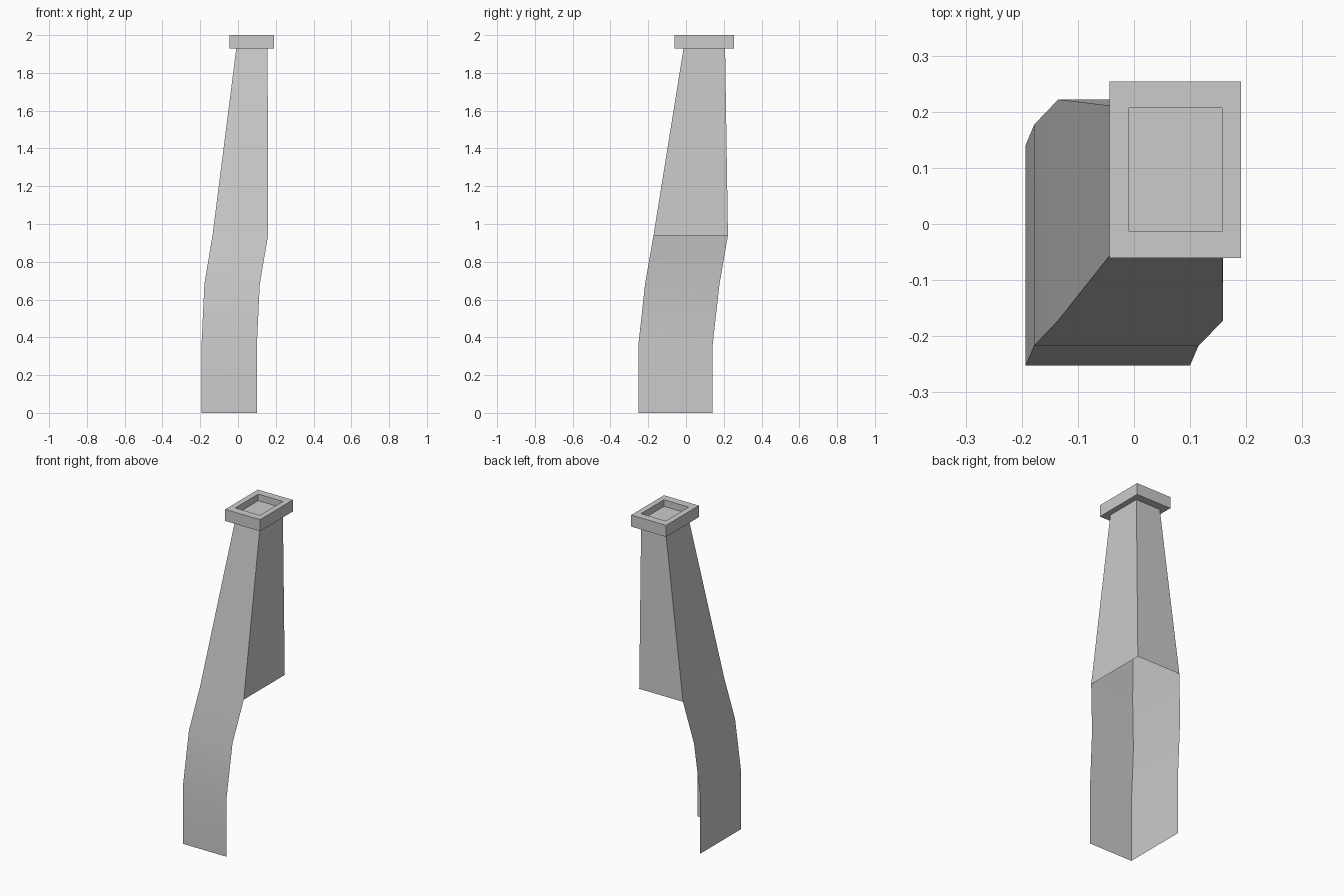
import bpy, bmesh, math

cube = bpy.data.objects.get("Cube")
if cube:
    bpy.data.objects.remove(cube, do_unlink=True)

# One plain grey for the whole chimney
grey = bpy.data.materials.new("plain grey")
grey.use_nodes = True
COLOUR = (0.6, 0.6, 0.6, 1.0)
grey.diffuse_color = COLOUR
grey.node_tree.nodes["Principled BSDF"].inputs["Base Color"].default_value = COLOUR


def finish(name, bm):
    mesh = bpy.data.meshes.new(name)
    bm.to_mesh(mesh)
    bm.free()
    mesh.materials.append(grey)
    obj = bpy.data.objects.new(name, mesh)
    bpy.context.collection.objects.link(obj)
    return obj


def ring(bm, z, x0, x1, y0, y1):
    """Rectangle corners, counter-clockwise from front right-hand corner at -x."""
    corners = ((x0, y0), (x1, y0), (x1, y1), (x0, y1))
    return [bm.verts.new((x, y, z)) for x, y in corners]


def walls(bm, low, high, sides):
    for i in sides:
        j = (i + 1) % 4
        bm.faces.new((low[i], low[j], high[j], high[i]))


FRONT, LEFT, BACK, RIGHT = range(4)

# Shaft: open-bottomed; below the shoulder only the front and -x walls continue
sections = [
    (0.00, -0.193, 0.100, -0.252, 0.141),
    (0.36, -0.193, 0.100, -0.252, 0.141),
    (0.68, -0.178, 0.115, -0.217, 0.177),
    (0.94, -0.135, 0.159, -0.172, 0.222),
    (1.93, -0.009, 0.157, -0.013, 0.207),
]
bm = bmesh.new()
rings = [ring(bm, *s) for s in sections]
for low, high in zip(rings[:3], rings[1:4]):
    walls(bm, low, high, (FRONT, RIGHT))
walls(bm, rings[3], rings[4], range(4))
bmesh.ops.delete(bm, geom=[v for v in bm.verts if not v.link_faces], context='VERTS')
shaft = finish("chimney_shaft", bm)
bpy.ops.object.select_all(action='DESELECT')
shaft.select_set(True)
bpy.context.view_layer.objects.active = shaft
bpy.ops.object.shade_smooth_by_angle(angle=math.radians(30))

# Cap: overhanging block with a sunken flue opening
outer = (-0.044, 0.191, -0.061, 0.254)
inner = (-0.009, 0.157, -0.013, 0.207)
bm = bmesh.new()
base = ring(bm, 1.93, *outer)
rim = ring(bm, 2.0, *outer)
lip = ring(bm, 2.0, *inner)
floor = ring(bm, 1.96, *inner)
for low, high in ((base, rim), (rim, lip), (lip, floor)):
    walls(bm, low, high, range(4))
bm.faces.new(floor)
bm.faces.new(base[::-1])
finish("chimney_cap", bm)
